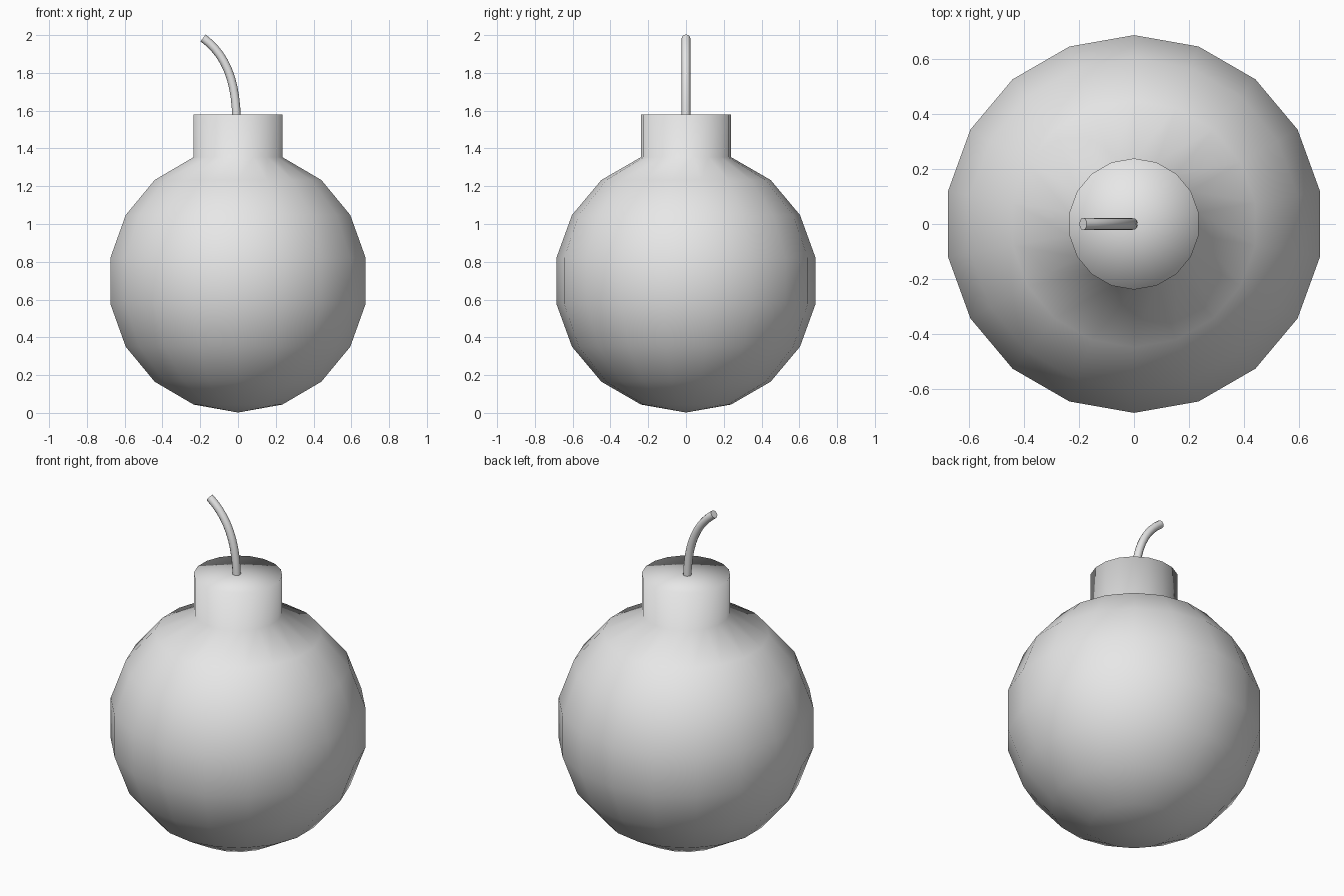
import bpy, bmesh
from math import sin, cos, radians

cube = bpy.data.objects.get("Cube")
if cube:
    bpy.data.objects.remove(cube, do_unlink=True)

SIDES = 18
RADIUS = 0.697
CENTRE_Z = 0.699
NECK_TOP = 1.58

grey = bpy.data.materials.new("plain_grey")
grey.use_nodes = True
grey.diffuse_color = (0.8, 0.8, 0.8, 1)
grey.node_tree.nodes["Principled BSDF"].inputs["Base Color"].default_value = (0.8, 0.8, 0.8, 1)


def finish(bm, name):
    bmesh.ops.recalc_face_normals(bm, faces=bm.faces[:])
    for face in bm.faces:
        face.smooth = True
    mesh = bpy.data.meshes.new(name)
    bm.to_mesh(mesh)
    bm.free()
    mesh.materials.append(grey)
    obj = bpy.data.objects.new(name, mesh)
    bpy.context.collection.objects.link(obj)
    return obj


def skin(bm, rings):
    """Join neighbouring rings of vertices with quads."""
    for low, high in zip(rings, rings[1:]):
        n = len(low)
        for i in range(n):
            j = (i + 1) % n
            bm.faces.new((low[i], low[j], high[j], high[i]))


def fan(bm, ring, point):
    tip = bm.verts.new(point)
    for a, b in zip(ring, ring[1:] + ring[:1]):
        bm.faces.new((a, b, tip))


# Round body with the neck drawn up from its top ring
profile = [(RADIUS * cos(radians(a)), CENTRE_Z + RADIUS * sin(radians(a)))
           for a in range(-70, 71, 20)]
profile.append((profile[-1][0], NECK_TOP))
bm = bmesh.new()
rings = []
for r, z in profile:
    angles = [radians(90 + 360 * i / SIDES) for i in range(SIDES)]
    rings.append([bm.verts.new((r * cos(a), r * sin(a), z)) for a in angles])
skin(bm, rings)
fan(bm, rings[0], (0, 0, CENTRE_Z - RADIUS))
fan(bm, rings[-1], (0, 0, NECK_TOP))
finish(bm, "body_and_neck")

# Curved fuse: a tube swept along a bezier path
path = [(-0.008, 1.56), (-0.012, 1.77), (-0.07, 1.9), (-0.185, 1.985)]
STEPS, TUBE_SIDES, TUBE_RADIUS = 10, 12, 0.0225
bm = bmesh.new()
rings = []
for s in range(STEPS + 1):
    t = s / STEPS
    u = 1 - t
    weights = (u**3, 3 * u * u * t, 3 * u * t * t, t**3)
    slopes = (-u * u, u * u - 2 * u * t, 2 * u * t - t * t, t * t)
    x, z = (sum(w * p[k] for w, p in zip(weights, path)) for k in (0, 1))
    dx, dz = (sum(w * p[k] for w, p in zip(slopes, path)) for k in (0, 1))
    length = (dx * dx + dz * dz) ** 0.5
    ring = []
    for i in range(TUBE_SIDES):
        a = radians(360 * i / TUBE_SIDES)
        out = TUBE_RADIUS * cos(a) / length
        ring.append(bm.verts.new((x + dz * out, TUBE_RADIUS * sin(a), z - dx * out)))
    rings.append(ring)
skin(bm, rings)
bm.faces.new(rings[0])
bm.faces.new(rings[-1])
fuse = finish(bm, "fuse")
bpy.context.view_layer.objects.active = fuse
fuse.select_set(True)
bpy.ops.object.shade_smooth_by_angle(angle=radians(40))
